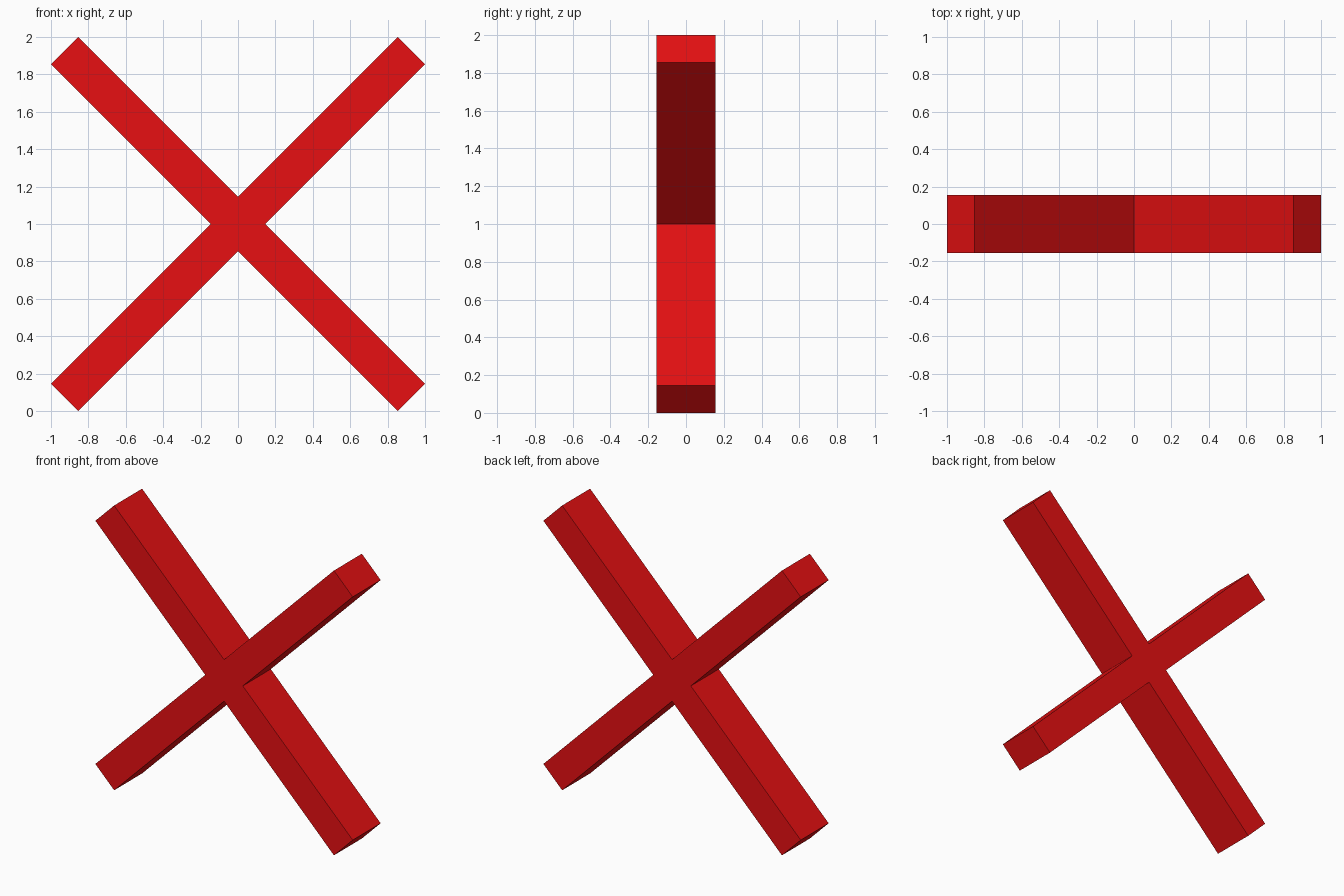
import bpy, bmesh
from mathutils import Matrix, Vector
from math import pi

if "Cube" in bpy.data.objects:
    bpy.data.objects.remove(bpy.data.objects["Cube"])

C = 0.146      # corner cut of each arm
HALF_Y = 0.155  # half depth

# Cross outline: one arm's three points turned four times about the centre
arm = [(C, 0), (1, 1 - C), (1 - C, 1)]
outline = []
for i in range(4):
    turn = Matrix.Rotation(i * pi / 2, 2)
    outline += [turn @ Vector(p) for p in arm]

# Extrude the outline through the depth
bm = bmesh.new()
face = bm.faces.new([bm.verts.new((p.x, -HALF_Y, p.y + 1)) for p in outline])
ext = bmesh.ops.extrude_face_region(bm, geom=[face], use_keep_orig=True)
moved = [g for g in ext["geom"] if isinstance(g, bmesh.types.BMVert)]
bmesh.ops.translate(bm, verts=moved, vec=(0, 2 * HALF_Y, 0))
bmesh.ops.recalc_face_normals(bm, faces=bm.faces)

mesh = bpy.data.meshes.new("cross_mark")
bm.to_mesh(mesh)
bm.free()
cross = bpy.data.objects.new("cross_mark", mesh)
bpy.context.collection.objects.link(cross)

# Red material
red = bpy.data.materials.new("red")
red.diffuse_color = (0.8, 0.005, 0.006, 1)
red.use_nodes = True
red.node_tree.nodes["Principled BSDF"].inputs["Base Color"].default_value = red.diffuse_color
mesh.materials.append(red)
